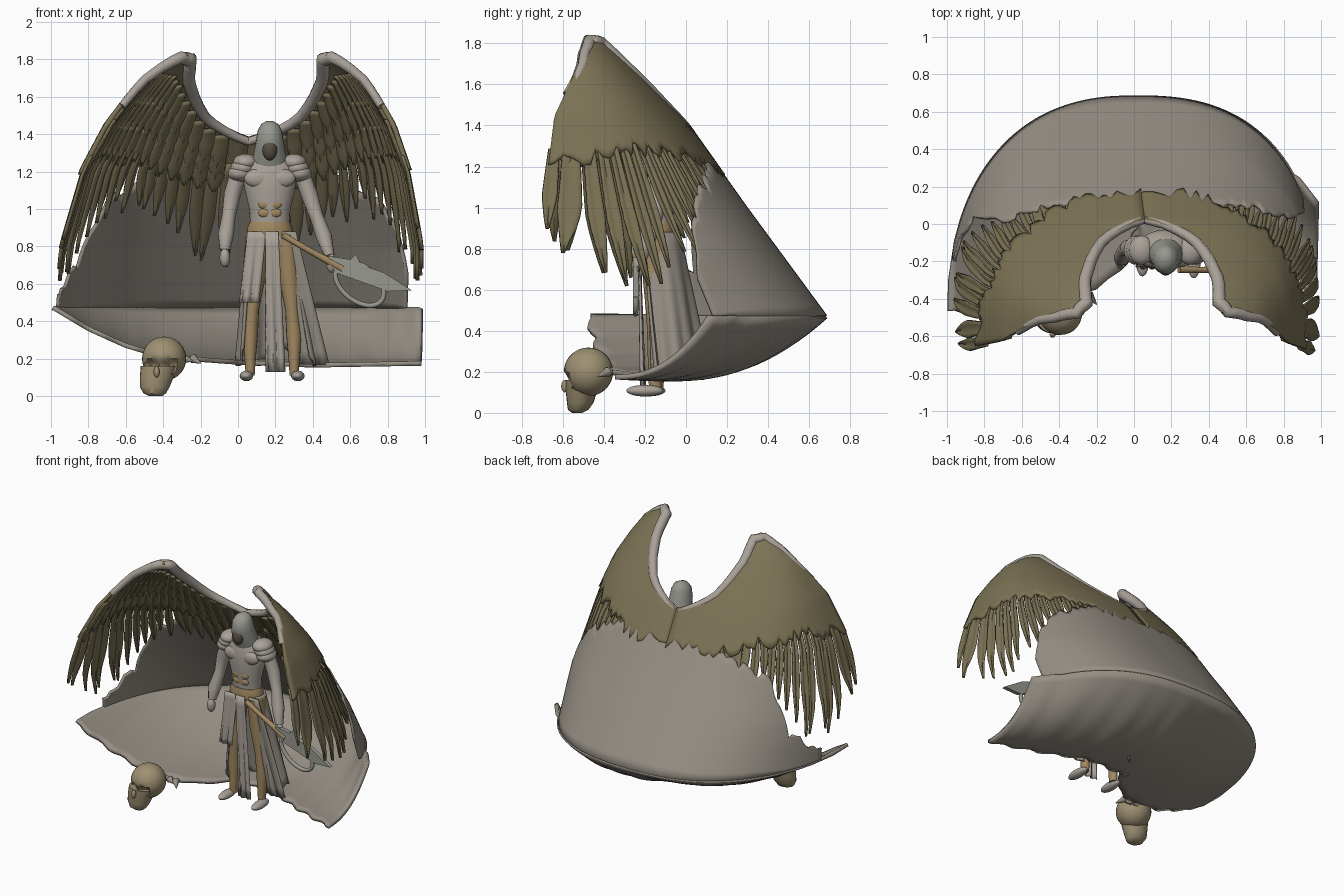
import bpy, bmesh, random
from math import sin, cos, pi, radians
from mathutils import Vector

if "Cube" in bpy.data.objects:
    bpy.data.objects.remove(bpy.data.objects["Cube"])

random.seed(4)


def mat(name, c):
    m = bpy.data.materials.new(name)
    m.diffuse_color = (*c, 1)
    m.use_nodes = True
    m.node_tree.nodes["Principled BSDF"].inputs["Base Color"].default_value = m.diffuse_color
    return m


STONE = mat("stone", (.30, .27, .23))
OLIVE = mat("olive", (.20, .17, .09))
PALE = mat("pale", (.40, .36, .32))
GOLD = mat("gold", (.36, .25, .12))
STEEL = mat("steel", (.31, .32, .28))
BONE = mat("bone", (.34, .28, .17))
DARK = mat("dark", (.10, .08, .06))


def table(t, x):
    """Piecewise linear lookup in [(x, value), ...]"""
    if x <= t[0][0]:
        return t[0][1]
    for (a, p), (b, q) in zip(t, t[1:]):
        if x <= b:
            return p + (q - p) * (x - a) / (b - a)
    return t[-1][1]


def make(name, verts, faces, m, thick=0):
    me = bpy.data.meshes.new(name)
    me.from_pydata(verts, [], faces)
    bm = bmesh.new()
    bm.from_mesh(me)
    bmesh.ops.recalc_face_normals(bm, faces=bm.faces)
    bm.to_mesh(me)
    bm.free()
    o = bpy.data.objects.new(name, me)
    bpy.context.collection.objects.link(o)
    me.materials.append(m)
    if thick:
        s = o.modifiers.new("thickness", 'SOLIDIFY')
        s.thickness, s.offset = thick, 0
    bpy.context.view_layer.objects.active = o
    bpy.ops.object.select_all(action='DESELECT')
    o.select_set(True)
    bpy.ops.object.shade_smooth_by_angle(angle=radians(45))
    return o


def grid(name, fn, nu, nv, m, thick=0):
    v = [fn(i / nu, j / nv) for i in range(nu + 1) for j in range(nv + 1)]
    w = nv + 1
    f = [(i * w + j, i * w + j + 1, i * w + w + j + 1, i * w + w + j) for i in range(nu) for j in range(nv)]
    return make(name, v, f, m, thick)


def loft(name, sections, m, n=16):
    """Stack of horizontal ellipses (x, y, z, rx, ry)"""
    v = [(x + a * cos(2 * pi * k / n), y + b * sin(2 * pi * k / n), z) for x, y, z, a, b in sections for k in range(n)]
    f = [(r * n + k, r * n + (k + 1) % n, r * n + n + (k + 1) % n, r * n + n + k)
         for r in range(len(sections) - 1) for k in range(n)]
    f += [tuple(range(n)), tuple(range(len(v) - n, len(v)))]
    return make(name, v, f, m)


def ball(name, loc, size, m, shape=lambda p: p):
    bm = bmesh.new()
    bmesh.ops.create_uvsphere(bm, u_segments=28, v_segments=18, radius=1)
    v = [shape(Vector(p.co)) for p in bm.verts]
    f = [[p.index for p in q.verts] for q in bm.faces]
    bm.free()
    return make(name, [tuple(loc[i] + p[i] * size[i] for i in range(3)) for p in v], f, m)


def plate(name, outline, y, t, m):
    """Front-view outline extruded in y"""
    n = len(outline)
    v = [(x, y - t, z) for x, z in outline] + [(x, y + t, z) for x, z in outline]
    f = [tuple(range(n)), tuple(range(n, 2 * n))] + [(k, (k + 1) % n, n + (k + 1) % n, n + k) for k in range(n)]
    return make(name, v, f, m)


def tube(name, pts, radius, m, cyclic=False):
    c = bpy.data.curves.new(name, 'CURVE')
    c.dimensions, c.bevel_depth, c.bevel_resolution, c.use_fill_caps = '3D', 1, 3, True
    s = c.splines.new('POLY')
    s.points.add(len(pts) - 1)
    for k, p in enumerate(pts):
        s.points[k].co = (*p, 1)
        s.points[k].radius = radius[k] if isinstance(radius, list) else radius
    s.use_cyclic_u = cyclic
    o = bpy.data.objects.new(name, c)
    bpy.context.collection.objects.link(o)
    c.materials.append(m)
    return o


# Shared leaning cone surface that carries the back wall and both wings
HALF = [(.47, .99), (.65, .985), (.8, .975), (1.2, .88), (1.45, .77), (1.6, .67), (1.7, .59), (1.8, .46), (1.84, .38)]
BACK = [(.47, .68), (1, .29), (1.38, .02), (1.6, -.17), (1.84, -.40)]
YC = -.55


def spow(a, p):
    return abs(a) ** p * (1 if a > 0 else -1)


def cone(deg, z, d=0):
    a = radians(deg)
    p = .78 if deg > 0 else .85
    cx = table([(.47, 0), (1.2, .04), (1.84, .1)], z)
    return (cx + (table(HALF, z) - d) * spow(sin(a), p), YC + (table(BACK, z) - d - YC) * spow(cos(a), p), z)


# Back wall with ragged upper side edges
WALLTOP = [(0, 1.32), (15, 1.27), (33, 1.14), (48, 1.06), (56, .88), (60, .70), (75, .56)]
jag = [random.uniform(-.03, .03) for _ in range(81)]


def wall(u, v):
    deg = -76 + 138 * u
    top = table(WALLTOP, abs(deg)) + jag[round(u * 80)] * (abs(deg) > 12)
    return cone(deg, .47 + (top - .47) * v)


grid("back_wall", wall, 80, 16, STONE, .018)


# Bowl-shaped floor
def rim_y(x):
    p = .78 if x > 0 else .85
    return YC + 1.23 * max(0, 1 - min(1, abs(x)) ** (2 / p)) ** (p / 2)


def floor(u, v):
    x = -.99 + 1.97 * u
    front = table([(-1, -.48), (-.6, -.42), (-.3, -.38), (-.12, -.3), (.05, -.1), (.35, -.08), (.6, -.2), (.95, -.33)], x)
    front += .015 * sin(x * 37)
    base = table([(-1, .48), (-.8, .36), (-.6, .27), (-.4, .21), (0, .18), (.4, .165), (1, .175)], x)
    back = max(rim_y(x), front + .12)
    if x > .85:
        back = max(back, .28 - (x - .85) * 1.3)
    return (x, front + (back - front) * v, base + (.47 - base) * v ** 2.4)


grid("bowl_floor", floor, 60, 16, STONE, .025)

# Wings: membrane, leading edge, coverts and flight feathers
TOP = [(0, 1.38), (5, 1.42), (15, 1.5), (27, 1.65), (38, 1.76), (48, 1.82), (68, 1.83), (80, 1.77), (90, 1.63), (96, 1.45)]
COVERT = [(0, 1.18), (20, 1.2), (40, 1.27), (70, 1.3), (97, 1.22)]
TIP = [(3, .72), (20, .85), (36, 1.03), (48, 1.0), (60, .8), (72, .62), (84, .6), (92, .78), (98, 1.0)]


def feather(name, s, deg, width, z0, z1, lean, d, m):
    def fn(u, v):
        w = width * min(1, (1 - v) * 2.2 + .08) * (.8 + .2 * v)
        return cone(s * (deg + lean * v * v + (u - .5) * w), z0 + (z1 - z0) * v, d + .012 * (1 - abs(2 * u - 1)))
    grid(name, fn, 4, 9, m, .012)


for side, s in (("left", -1), ("right", 1)):
    ruffle = [random.uniform(-.05, .03) for _ in range(49)]

    def membrane(u, v):
        deg = 96 * u
        lo = table(COVERT, deg) + ruffle[round(u * 48)]
        return cone(s * deg, lo + (table(TOP, deg) - lo) * v)
    grid(side + "_wing_membrane", membrane, 48, 14, OLIVE, .026)
    edge = [4 * k for k in range(24)]
    tube(side + "_wing_leading_edge", [cone(s * a, table(TOP, a) - .02, .01) for a in edge],
         [.022 + .014 * sin(pi * k / 23) for k in range(24)], PALE)
    for k in range(21):
        a = 4 + 91 * k / 20
        feather(f"{side}_flight_feather_{k}", s, a, 4.4, table(COVERT, a) + .06,
                table(TIP, a) + random.uniform(-.06, .05), random.uniform(-2, 1.5), .004, OLIVE)
    for row in range(3):
        for k in range(18):
            a = 8 + 85 * k / 17
            t, c = table(TOP, a), table(COVERT, a)
            z = c + (t - c) * (.3 + .25 * row)
            feather(f"{side}_covert_{row}_{k}", s, a, 6, z, z - .17, 0, .014 + .004 * row, OLIVE)

# Figure: torso, hood, face
CX = .17
loft("torso", [(CX, -.13, .84, .11, .08), (CX, -.14, .92, .105, .078), (CX, -.14, 1.0, .11, .08), (CX, -.14, 1.1, .135, .095),
               (CX, -.13, 1.2, .15, .1), (CX, -.13, 1.26, .12, .085), (CX, -.14, 1.31, .05, .05)], PALE, 24)
loft("hood", [(CX, -.14, 1.22, .10, .08), (CX, -.16, 1.29, .088, .085), (CX, -.185, 1.36, .075, .085),
              (CX, -.19, 1.42, .065, .075), (CX, -.185, 1.455, .045, .055), (CX, -.18, 1.472, .015, .02)], STEEL, 20)
ball("face", (CX, -.235, 1.32), (.04, .04, .06), DARK)
loft("belt", [(CX, -.14, .86, .122, .09), (CX, -.14, .90, .12, .09), (CX, -.14, .93, .108, .083)], GOLD, 24)
for s in (-1, 1):
    ball("chest_plate", (CX + s * .062, -.2, 1.165), (.075, .032, .05), PALE)
    for r in range(3):
        ball("abdomen_muscle", (CX + s * .03, -.21, 1.07 - .045 * r), (.032, .014, .024), GOLD)
    for r in range(3):
        ball("pauldron", (CX + s * (.13 + .014 * r), -.14, 1.25 - .03 * r), (.066, .078, .045), PALE)

# Arms and hands
tube("left_arm", [(.01, -.13, 1.22), (-.03, -.13, 1.08), (-.05, -.14, .96), (-.065, -.18, .86), (-.07, -.2, .78)],
     [.045, .047, .038, .044, .028], PALE)
tube("right_arm", [(.33, -.13, 1.22), (.38, -.13, 1.08), (.42, -.15, .96), (.46, -.19, .85), (.49, -.22, .75)],
     [.045, .047, .038, .044, .028], PALE)
for x, y, z in ((-.07, -.21, .74), (.5, -.23, .71)):
    ball("hand", (x, y, z), (.028, .03, .05), PALE)

# Legs and feet
for x, y, s in ((.065, -.14, -1), (.3, -.15, 1)):
    loft("leg", [(x, y, .11, .024, .03), (x, y, .2, .03, .034), (x, y + .01, .33, .042, .048),
                 (x - s * .01, y, .46, .037, .042), (x - s * .03, y, .65, .056, .06), (x - s * .045, y, .86, .06, .07)], GOLD)
    ball("foot", (x + s * .02, y - .05, .108), (.036, .09, .028), PALE)


# Robe: open-fronted pleated skirt, front tails and side panels
def robe(u, v):
    a = radians(-35 + 250 * u)
    r = (.115 + .085 * v) * (1 + .06 * v * sin(u * 46))
    return (CX + .04 * v + r * 1.05 * cos(a), -.13 + .06 * v + r * .85 * sin(a), .88 - v * (.67 + .05 * sin(u * 23)))


def panel(name, x0, x1, w0, w1, y0, y1, z1, m):
    grid(name, lambda u, v: (x0 + (x1 - x0) * v + (u - .5) * (w0 + (w1 - w0) * v),
                             y0 + (y1 - y0) * v + .01 * v * sin(u * 13), .88 + (z1 - .88) * v), 16, 10, m, .01)


grid("robe", robe, 80, 12, STONE, .012)
panel("center_tail", .18, .20, .07, .10, -.23, -.21, .13, PALE)
panel("left_skirt_panel", .10, .06, .10, .10, -.22, -.23, .5, PALE)
panel("right_robe_panel", .26, .40, .10, .17, -.21, -.14, .17, STONE)

# Sword: grip, broad blade, ring guard
SY = -.245
tube("sword_grip", [(.24, SY, .86), (.36, SY, .79), (.56, SY, .68)], [.018, .016, .022], GOLD)
plate("sword_blade", [(.48, .75), (.60, .73), (.63, .76), (.66, .70), (.78, .66), (.93, .565), (.80, .56), (.66, .61), (.52, .66)],
      SY, .014, STEEL)
tube("sword_ring", [(.65 + .13 * cos(k * pi / 14), SY, .60 + .105 * sin(k * pi / 14) - .05 * cos(k * pi / 14))
                    for k in range(28)], .014, STEEL, True)


# Skull with pressed-in sockets and jaw
def skull(p):
    q = p.copy()
    for cx, cz, r in ((-.5, -.3, .34), (.25, -.3, .34), (-.15, -.72, .22)):
        d = ((p.x - cx) ** 2 + (p.z - cz) ** 2) ** .5
        if p.y < 0 and d < r:
            q.y += .5 * (1 - (d / r) ** 2)
    return q


ball("skull_cranium", (-.395, -.475, .2), (.118, .12, .118), BONE, skull)
loft("skull_jaw", [(-.44, -.53, .0, .035, .025), (-.445, -.525, .015, .06, .05), (-.445, -.515, .05, .08, .065),
                   (-.435, -.51, .1, .09, .075), (-.42, -.5, .16, .1, .085)], BONE, 24)
ball("skull_nose", (-.435, -.59, .13), (.016, .018, .03), BONE)
for k in range(3):
    tube("broken_spike", [(-.34 + .05 * k, -.38, .2), (-.27 + .035 * k, -.37 - .03 * k, .2 - .012 * k)], [.025, .003], STONE)
